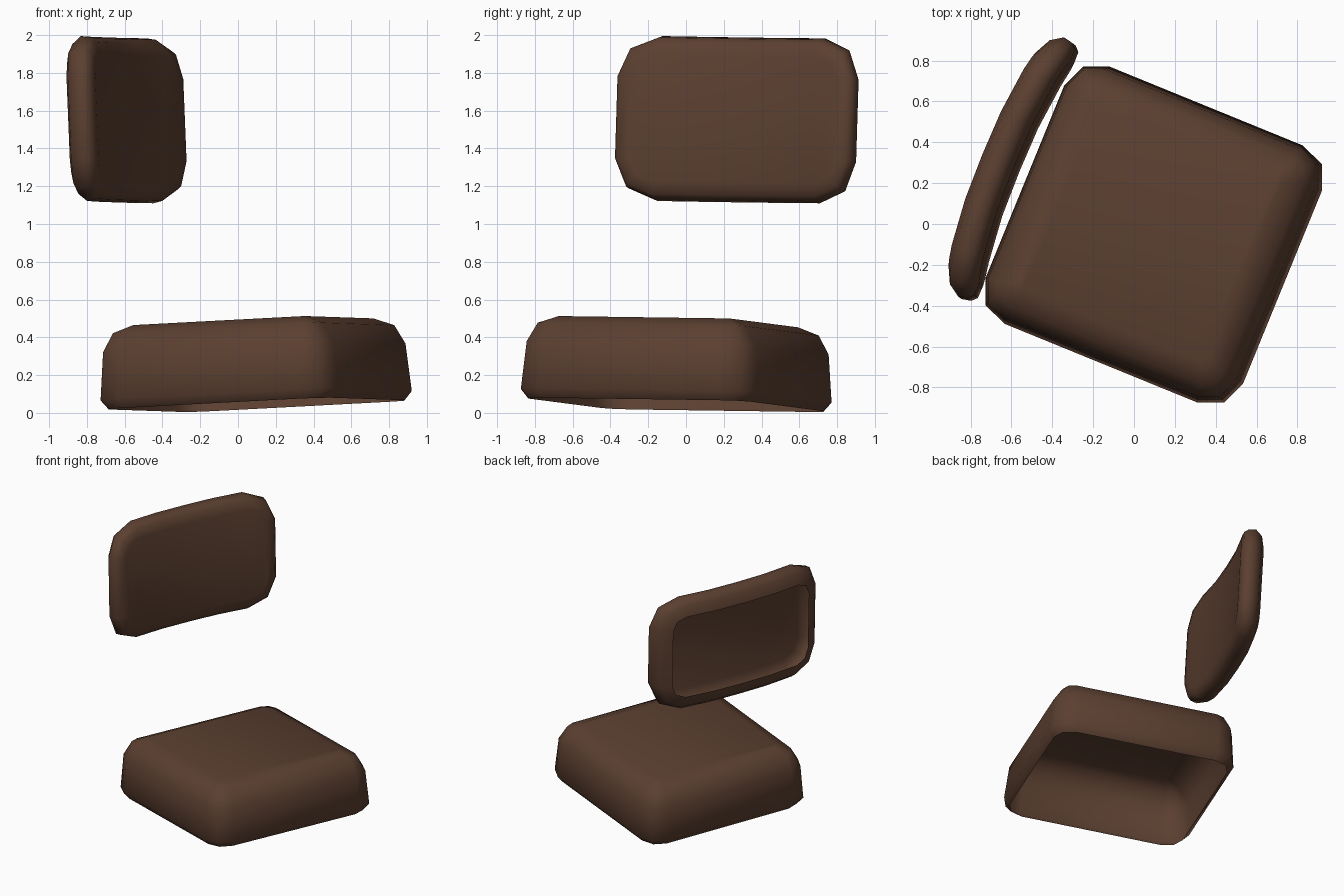
import bpy, bmesh, math
from mathutils import Vector, Matrix

if "Cube" in bpy.data.objects:
    bpy.data.objects.remove(bpy.data.objects["Cube"])

mat = bpy.data.materials.new("brown_shell")
mat.diffuse_color = (0.105, 0.05, 0.03, 1)
mat.use_nodes = True
mat.node_tree.nodes["Principled BSDF"].inputs["Base Color"].default_value = mat.diffuse_color

# whole chair is turned and slightly tipped
POSE = (Matrix.Rotation(math.radians(-22.2), 4, 'Z')
        @ Matrix.Rotation(math.radians(-2.8), 4, 'Y')
        @ Matrix.Rotation(math.radians(-0.75), 4, 'X'))


def rounded_rect(ha, hb, r, div):
    """Rounded rectangle loop, 2 segments per corner, long edges cut in div."""
    def corner(sx, sy, a0):
        return [(sx * (ha - r) + r * math.cos(math.radians(a0 + k * 45)),
                 sy * (hb - r) + r * math.sin(math.radians(a0 + k * 45))) for k in range(3)]
    x0, x1 = ha - r, r - ha
    cuts = [x0 + (x1 - x0) * k / div for k in range(1, div)]
    return (corner(1, 1, 0) + [(x, hb) for x in cuts] + corner(-1, 1, 90)
            + corner(-1, -1, 180) + [(x, -hb) for x in reversed(cuts)] + corner(1, -1, 270))


def pan(name, ha, hb, r, profile, div, place):
    """Open pan: stacked inset loops, closed at the last loop only."""
    bm = bmesh.new()
    rings = []
    for inset, d in profile:
        pts = rounded_rect(ha - inset, hb - inset, max(r - inset, 0.03), div)
        rings.append([bm.verts.new(POSE @ place(a, b, d)) for a, b in pts])
    n = len(rings[0])
    for lo, hi in zip(rings, rings[1:]):
        for i in range(n):
            j = (i + 1) % n
            bm.faces.new((lo[i], lo[j], hi[j], hi[i]))
    cap = rings[-1]
    for i in range(n // 2 - 1):
        bm.faces.new((cap[i], cap[i + 1], cap[n - 2 - i], cap[n - 1 - i]))
    me = bpy.data.meshes.new(name)
    bm.to_mesh(me)
    bm.free()
    ob = bpy.data.objects.new(name, me)
    bpy.context.collection.objects.link(ob)
    me.materials.append(mat)
    for p in me.polygons:
        p.use_smooth = True
    return ob


# seat: pan open underneath
pan("seat", 0.682, 0.68, 0.17,
    [(0.045, 0), (0, 0.05), (0.025, 0.30), (0.085, 0.40), (0.185, 0.44)], 1,
    lambda a, b, d: Vector((0.113 + a, -0.013 + b, 0.037 + d)))

# backrest: curved pan open at the rear, wrapping forward at both ends
pan("backrest", 0.685, 0.437, 0.22,
    [(0.12, 0.168), (0.04, 0.148), (0, 0.10), (0.01, 0.05), (0.035, 0.018), (0.10, 0)], 4,
    lambda a, b, d: Vector((-0.556 - d + 0.07 * abs(a / 0.65) ** 2.6, 0.008 - a, 1.585 + b)))
